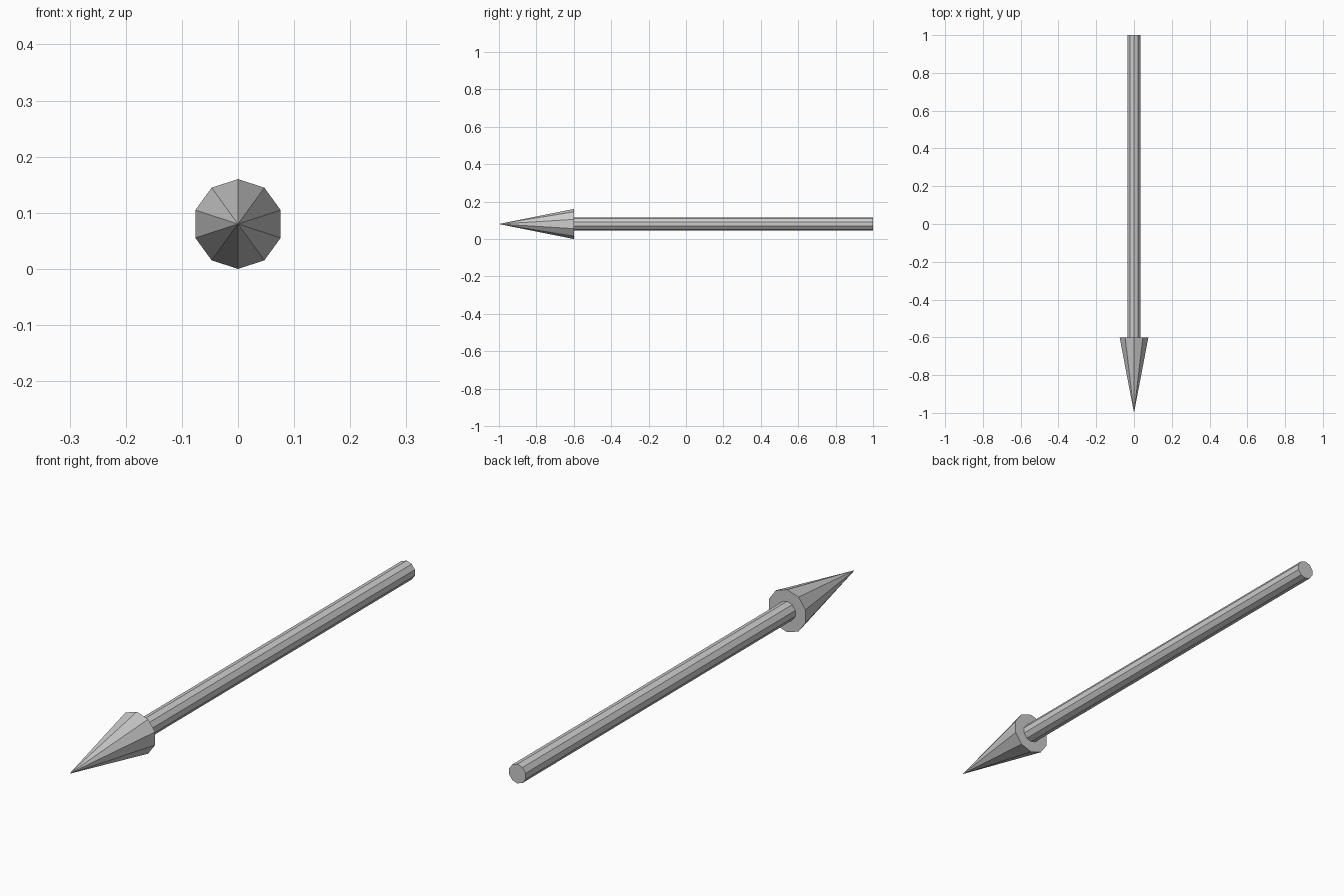
import bpy
import bmesh
from math import sin, cos, pi

if "Cube" in bpy.data.objects:
    bpy.data.objects.remove(bpy.data.objects["Cube"])

SIDES = 10
AXIS_Z = 0.08


def lathe(name, profile, cap_start=False):
    """Turn (radius, y) points, listed from tail to tip, around the long axis."""
    bm = bmesh.new()
    rings = []
    for r, y in profile:
        count = SIDES if r > 0 else 1
        rings.append([bm.verts.new((r * sin(2 * pi * k / SIDES), y,
                                    AXIS_Z + r * cos(2 * pi * k / SIDES)))
                      for k in range(count)])
    if cap_start:
        bm.faces.new(rings[0])
    for a, b in zip(rings, rings[1:]):
        for k in range(SIDES):
            n = (k + 1) % SIDES
            if len(b) == 1:
                bm.faces.new((a[k], b[0], a[n]))
            else:
                bm.faces.new((a[k], b[k], b[n], a[n]))
    mesh = bpy.data.meshes.new(name)
    bm.to_mesh(mesh)
    bm.free()
    obj = bpy.data.objects.new(name, mesh)
    bpy.context.collection.objects.link(obj)
    return obj


# Long straight shaft with a closed tail end
lathe("shaft", [(0.036, 1.0), (0.036, -0.6)], cap_start=True)

# Pointed head: flat shoulder around the shaft, then the cone
lathe("arrow_head", [(0.036, -0.6), (0.08, -0.6), (0, -1.0)])
